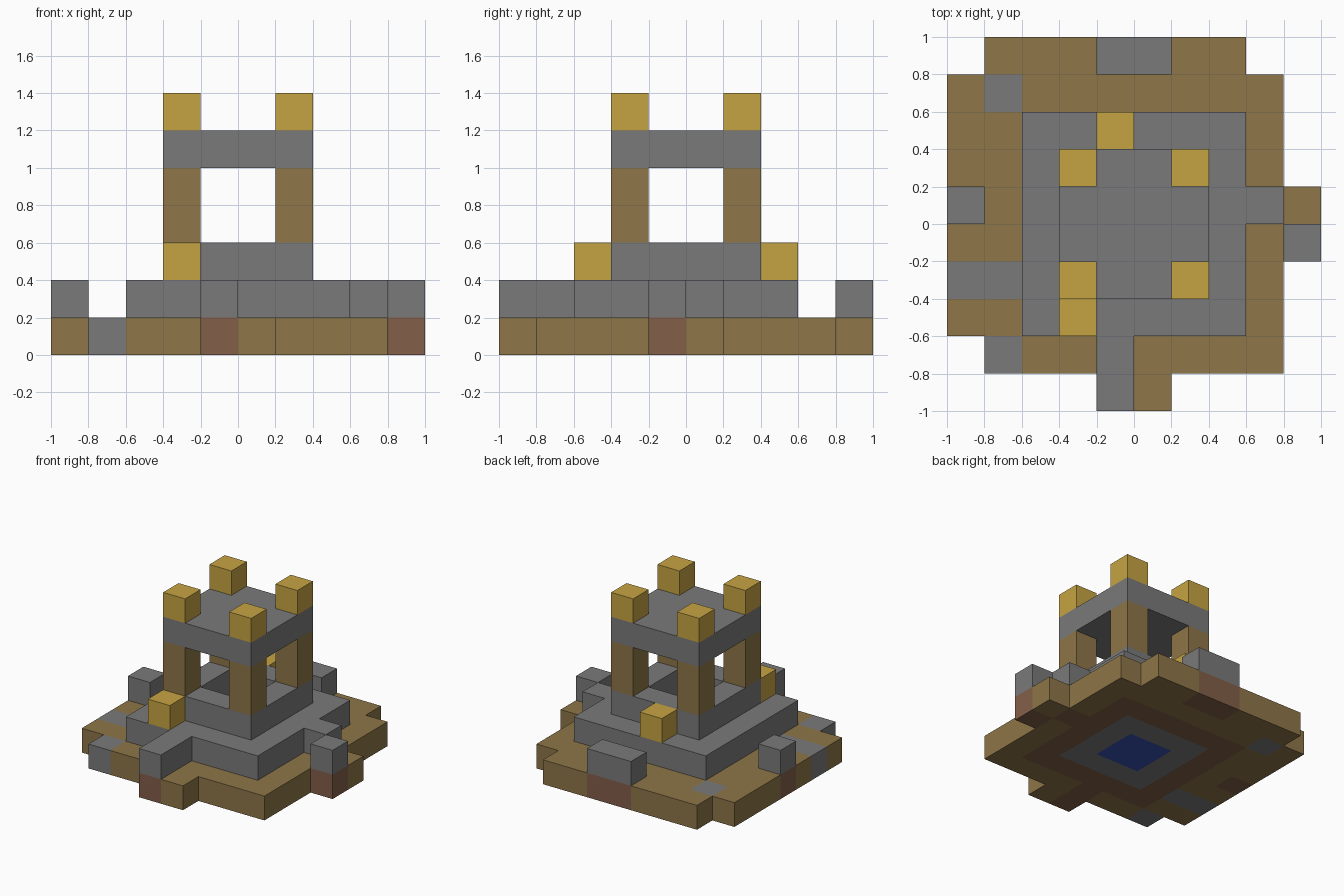
import bpy, bmesh
from mathutils import Vector

cube = bpy.data.objects.get("Cube")
if cube:
    bpy.data.objects.remove(cube, do_unlink=True)

UNIT = 0.2


def material(name, *rgb):
    """Flat material from 0-255 display values."""
    lin = [((c / 255 + 0.055) / 1.055) ** 2.4 for c in rgb] + [1]
    m = bpy.data.materials.new(name)
    m.use_nodes = True
    m.diffuse_color = lin
    m.node_tree.nodes["Principled BSDF"].inputs["Base Color"].default_value = lin
    return m


tan = material("tan", 142, 118, 72)
stone = material("stone gray", 122, 122, 122)
gold = material("gold", 198, 164, 66)
earth = material("earth brown", 131, 95, 73)
blue = material("water blue", 54, 84, 180)


def block(x0, x1, y0, y1, z0, z1):
    """Set of unit cells filling a box, in grid steps."""
    return {(x, y, z) for x in range(x0, x1) for y in range(y0, y1) for z in range(z0, z1)}


def corners(z0, z1):
    return set().union(*[block(x, x + 1, y, y + 1, z0, z1) for x in (-2, 1) for y in (-2, 1)])


# Well: hollow stone shaft with water at the bottom
shaft = block(-1, 1, -1, 1, 0, 3)
water = block(-1, 1, -1, 1, 0, 1)
wall = block(-2, 2, -2, 2, 0, 3) - shaft

# Stone step around the well and the raised stones beside it
step = block(-3, 3, -3, 3, 1, 2) - wall - shaft
raised = (block(3, 4, 0, 1, 1, 2) | block(4, 5, -1, 0, 1, 2) | block(-5, -4, 0, 1, 1, 2)
          | block(-1, 0, -5, -3, 1, 2) | block(-1, 1, 4, 5, 1, 2))
footing = {(x, y, 0) for x, y, z in step | raised}

# Paving stones level with the ground
paving = (block(-4, -3, 3, 4, 0, 1) | block(-5, -3, -2, -1, 0, 1)
          | block(-4, -3, -4, -3, 0, 1))

# Irregular ground slab
ground = (block(-5, 4, -3, 4, 0, 1) | block(-4, 3, 4, 5, 0, 1) | block(-4, 4, -4, -3, 0, 1)
          | block(-1, 1, -5, -4, 0, 1) | block(4, 5, -1, 1, 0, 1))
ground -= footing | paving | wall | water

parts = {
    "ground": (tan, ground),
    "earth_footing": (earth, footing),
    "paving_stones": (stone, paving),
    "well_water": (blue, water),
    "well_wall": (stone, wall),
    "stone_step": (stone, step),
    "raised_stones": (stone, raised),
    "posts": (tan, corners(3, 5)),
    "roof_slab": (stone, block(-2, 2, -2, 2, 5, 6)),
    "roof_finials": (gold, corners(6, 7)),
    "front_lamp": (gold, block(-2, -1, -3, -2, 2, 3)),
    "back_lamp": (gold, block(-1, 0, 2, 3, 2, 3)),
}
filled = set().union(*[cells for _, cells in parts.values()])


def build(name, mat, cells):
    """Mesh only the exposed sides of the cells."""
    bm = bmesh.new()
    for cell in sorted(cells):
        centre = Vector(cell) + Vector((0.5, 0.5, 0.5))
        for axis in range(3):
            for sign in (-1, 1):
                n = Vector((0, 0, 0))
                n[axis] = sign
                if tuple(int(a + b) for a, b in zip(cell, n)) in filled:
                    continue
                u = Vector((0, 0, 0))
                u[(axis + 1) % 3] = 0.5
                v = n.cross(u)
                mid = centre + n / 2
                ring = (mid - u - v, mid + u - v, mid + u + v, mid - u + v)
                bm.faces.new([bm.verts.new(p * UNIT) for p in ring])
    bmesh.ops.remove_doubles(bm, verts=bm.verts[:], dist=UNIT / 100)
    mesh = bpy.data.meshes.new(name)
    bm.to_mesh(mesh)
    bm.free()
    mesh.materials.append(mat)
    bpy.context.collection.objects.link(bpy.data.objects.new(name, mesh))


for name, (mat, cells) in parts.items():
    build(name, mat, cells)
